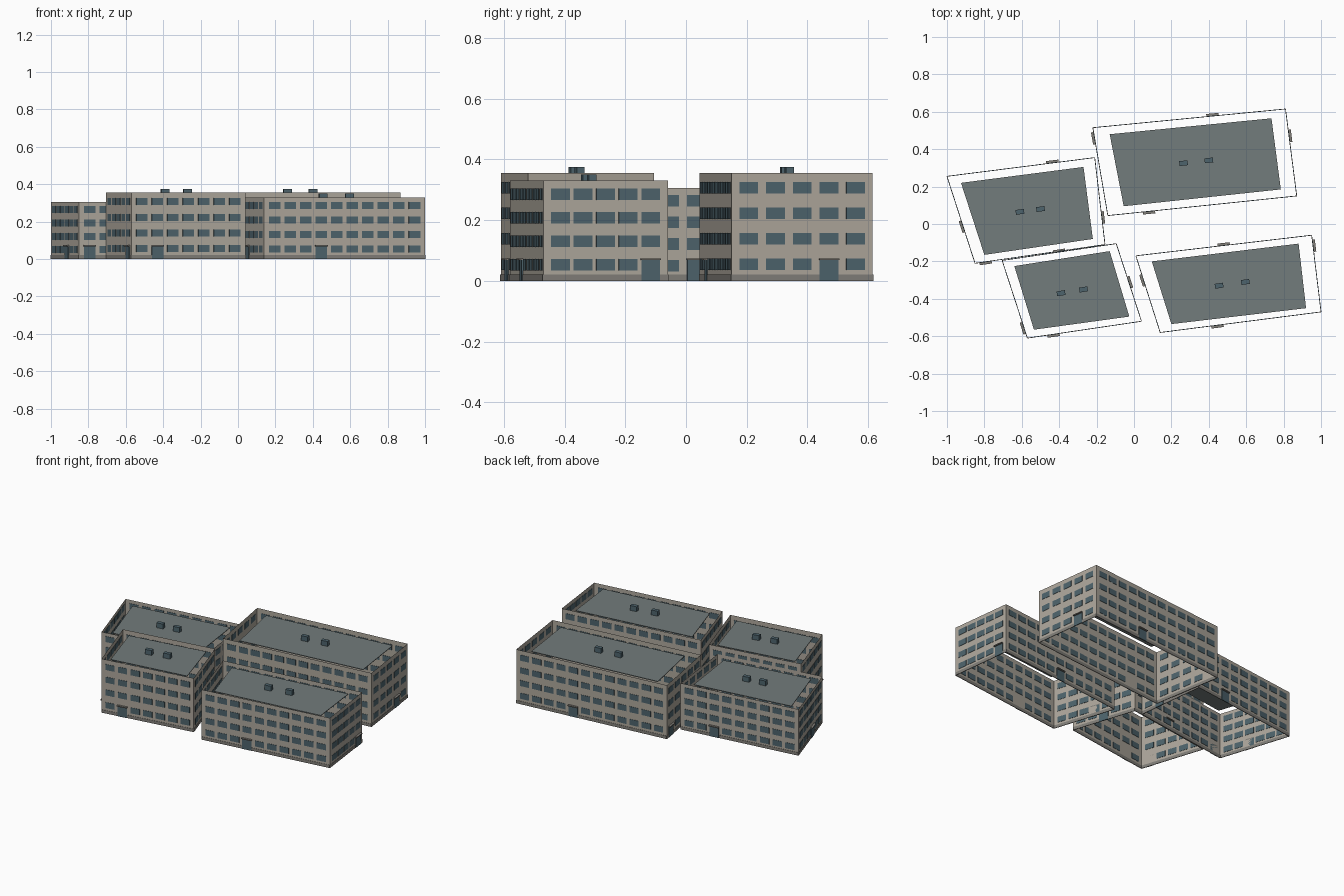
import bpy, bmesh
from mathutils import Vector, Matrix

cube = bpy.data.objects.get("Cube")
if cube:
    bpy.data.objects.remove(cube, do_unlink=True)


def material(name, rgb):
    m = bpy.data.materials.new(name)
    m.use_nodes = True
    m.diffuse_color = (*rgb, 1)
    m.node_tree.nodes["Principled BSDF"].inputs["Base Color"].default_value = (*rgb, 1)
    return m


STONE = material("warm_stone", (0.42, 0.385, 0.33))
PLINTH = material("dark_stone", (0.22, 0.21, 0.19))
GLASS = material("blue_grey_glass", (0.075, 0.125, 0.15))
ROOFING = material("grey_roofing", (0.17, 0.2, 0.2))


def finish(bm, name, mat):
    mesh = bpy.data.meshes.new(name)
    bm.to_mesh(mesh)
    bm.free()
    mesh.materials.append(mat)
    bpy.context.collection.objects.link(bpy.data.objects.new(name, mesh))


def add_box(bm, centre, u, n, size):
    """Box with its sides along u (width), n (depth) and z (height)."""
    frame = Matrix((u, n, Vector((0, 0, 1)))).transposed().to_4x4()
    scale = Matrix.Diagonal((*size, 1))
    bmesh.ops.create_cube(bm, size=1, matrix=Matrix.Translation(centre) @ frame @ scale)


def sides(corners):
    """Yield start, direction, outward normal and length of each wall."""
    for i, c in enumerate(corners):
        a, b = Vector((*c, 0)), Vector((*corners[(i + 1) % 4], 0))
        u = (b - a).normalized()
        yield a, u, Vector((-u.y, u.x, 0)), (b - a).length


FLOORS, BASE, MARGIN, PITCH = 4, 0.02, 0.057, 0.0815
WIN_W, WIN_H, DOOR_H, PLATE = 0.062, 0.038, 0.068, 0.004


def building(name, height, corners, roof, doors, units):
    walls, plinth, windows, door_bm, canopies, roof_bm, unit_bm = (bmesh.new() for _ in range(7))
    floor_h = (height - BASE) / FLOORS
    up = Vector((0, 0, 1))

    for (a, u, n, length), door in zip(sides(corners), doors):
        # Open wall shell and plinth band
        b = a + u * length
        walls.faces.new([walls.verts.new(p) for p in (b, a, a + up * height, b + up * height)])
        add_box(plinth, a + u * length / 2 + up * BASE / 2, u, n, (length, PLATE, BASE))

        # Window columns, the door taking the place of one ground floor window
        gaps = round((length - 2 * MARGIN) / PITCH)
        step = (length - 2 * MARGIN) / gaps
        door_col = round(((Vector((*door, 0)) - a).dot(u) - MARGIN) / step)
        door_col = min(max(door_col, 0), gaps)
        for col in range(gaps + 1):
            foot = a + u * (MARGIN + col * step)
            for floor in range(FLOORS):
                if floor == 0 and col == door_col:
                    add_box(door_bm, foot + up * DOOR_H / 2 + n * 0.002, u, n, (WIN_W, PLATE, DOOR_H))
                    add_box(canopies, foot + up * (DOOR_H + 0.003) + n * 0.007, u, n,
                            (0.066, 0.014, 0.006))
                else:
                    z = BASE + (floor + 0.42) * floor_h
                    add_box(windows, foot + up * z, u, n, (WIN_W, PLATE, WIN_H))

    # Inset flat roof deck
    deck = height - 0.012
    face = roof_bm.faces.new([roof_bm.verts.new((*p, deck)) for p in reversed(roof)])
    ext = bmesh.ops.extrude_face_region(roof_bm, geom=[face])
    low = [v for v in ext["geom"] if isinstance(v, bmesh.types.BMVert)]
    bmesh.ops.translate(roof_bm, verts=low, vec=(0, 0, -0.004))
    bmesh.ops.recalc_face_normals(roof_bm, faces=roof_bm.faces)

    # Rooftop ventilation units
    u = Vector((units[1][0] - units[0][0], units[1][1] - units[0][1], 0)).normalized()
    for p in units:
        add_box(unit_bm, Vector((*p, deck + 0.016)), u, Vector((-u.y, u.x, 0)), (0.045, 0.026, 0.032))

    for bm, part, mat in ((walls, "walls", STONE), (plinth, "plinth", PLINTH),
                          (windows, "windows", GLASS), (door_bm, "doors", GLASS),
                          (canopies, "door_canopies", PLINTH), (roof_bm, "roof", ROOFING),
                          (unit_bm, "roof_units", GLASS)):
        finish(bm, name + "_" + part, mat)


# Corners run clockwise from the back right; doors follow the same order of walls
building("back_east_block", 0.355,
         [(-0.22, 0.515), (0.81, 0.615), (0.87, 0.15), (-0.14, 0.045)],
         [(-0.13, 0.48), (0.735, 0.565), (0.785, 0.185), (-0.055, 0.095)],
         [(0.42, 0.585), (0.84, 0.47), (0.08, 0.065), (-0.215, 0.455)],
         [(0.265, 0.325), (0.4, 0.34)])
building("back_west_block", 0.305,
         [(-1, 0.255), (-0.21, 0.355), (-0.155, -0.11), (-0.85, -0.21)],
         [(-0.925, 0.22), (-0.27, 0.305), (-0.22, -0.08), (-0.8, -0.165)],
         [(-0.44, 0.33), (-0.165, 0.04), (-0.8, -0.21), (-0.92, -0.02)],
         [(-0.61, 0.065), (-0.5, 0.08)])
building("front_west_block", 0.355,
         [(-0.705, -0.195), (-0.095, -0.105), (0.04, -0.52), (-0.57, -0.61)],
         [(-0.64, -0.225), (-0.13, -0.145), (-0.025, -0.495), (-0.535, -0.565)],
         [(-0.4, -0.145), (-0.015, -0.31), (-0.43, -0.595), (-0.595, -0.555)],
         [(-0.39, -0.37), (-0.27, -0.35)])
building("front_east_block", 0.33,
         [(0.01, -0.17), (0.95, -0.06), (1, -0.47), (0.14, -0.58)],
         [(0.095, -0.2), (0.88, -0.105), (0.92, -0.45), (0.2, -0.535)],
         [(0.47, -0.11), (0.955, -0.11), (0.44, -0.545), (0.045, -0.3)],
         [(0.455, -0.33), (0.595, -0.31)])
